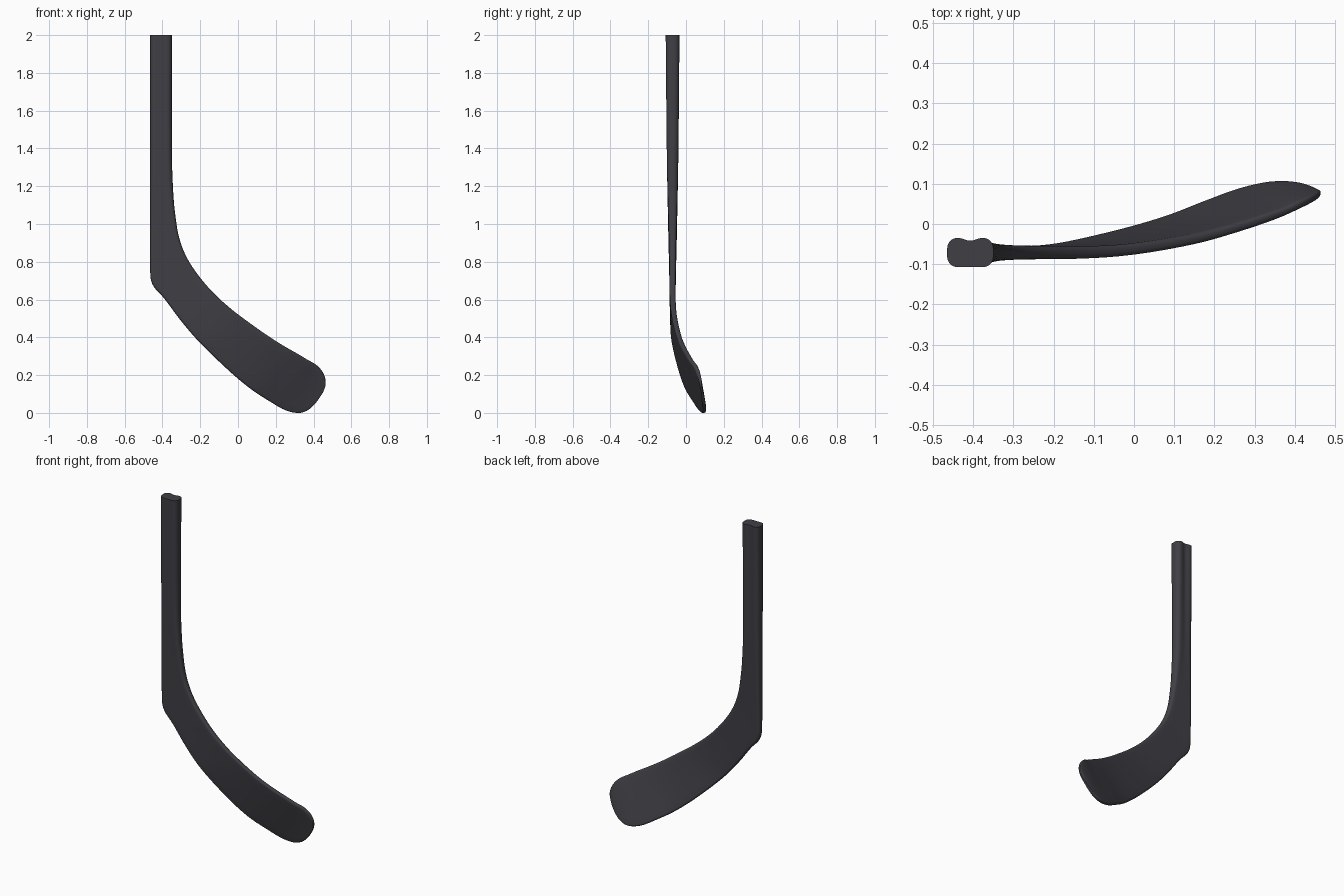
import bpy, bmesh, math
from mathutils import Vector

if "Cube" in bpy.data.objects:
    bpy.data.objects.remove(bpy.data.objects["Cube"])

# Stations along the stick: heel-side edge (x, y, z), inner/top edge (x, y, z), thickness
STATIONS = [
    (-.465, -.071, 2.0, -.350, -.071, 2.0, .073),
    (-.465, -.071, 1.4, -.350, -.071, 1.4, .062),
    (-.465, -.071, 1.1, -.343, -.071, 1.17, .052),
    (-.465, -.071, .90, -.331, -.071, 1.04, .044),
    (-.465, -.071, .80, -.312, -.071, .93, .039),
    (-.462, -.071, .71, -.275, -.071, .83, .035),
    (-.440, -.071, .66, -.215, -.071, .735, .033),
    (-.390, -.071, .605, -.130, -.071, .635, .031),
    (-.300, -.070, .485, -.030, -.066, .545, .029),
    (-.200, -.062, .370, .070, -.053, .470, .028),
    (-.050, -.028, .225, .170, -.034, .400, .027),
    (.070, .007, .125, .250, -.012, .350, .026),
    (.170, .046, .060, .320, .010, .310, .025),
    (.250, .076, .015, .370, .028, .280, .024),
    (.317, .093, .000, .410, .046, .257, .023),
    (.365, .098, .012, .440, .060, .228, .021),
    (.405, .096, .045, .458, .070, .195, .018),
    (.435, .090, .085, .464, .076, .165, .013),
    (.452, .084, .112, .463, .079, .142, .008),
]
STEPS = 5


def catmull(p0, p1, p2, p3, t):
    return [0.5 * (2 * b + (c - a) * t + (2 * a - 5 * b + 4 * c - d) * t * t
                   + (3 * b - a - 3 * c + d) * t ** 3)
            for a, b, c, d in zip(p0, p1, p2, p3)]


def resample(rows):
    out = []
    for i in range(len(rows) - 1):
        p0, p3 = rows[max(i - 1, 0)], rows[min(i + 2, len(rows) - 1)]
        out += [catmull(p0, rows[i], rows[i + 1], p3, k / STEPS) for k in range(STEPS)]
    return out + [rows[-1]]


def section(row):
    """Rounded-rectangle ring between the two edges, grooved on the shaft's back."""
    a, b, t = Vector(row[0:3]), Vector(row[3:6]), row[6]
    u = (b - a).normalized()
    y = Vector((0, 1, 0))
    v = (y - u * y.dot(u)).normalized()
    mid, hw, ht = (a + b) / 2, (b - a).length / 2, t / 2
    r = min(ht * .85, hw * .9, .026)
    groove = .007 * min(max(a.z - 1.0, 0), 1)
    flat = hw - r
    pts = []
    # right corners and back face, then left corners and front face
    for cx, cy, start in ((1, -1, -90), (1, 1, 0), (-1, 1, 90), (-1, -1, 180)):
        for k in range(6):
            ang = math.radians(start + 18 * k)
            pts.append((cx * flat + r * math.cos(ang), cy * (ht - r) + r * math.sin(ang)))
        if start in (0, 180):
            for k in range(1, 8):
                s = 1 - k / 4
                dip = groove * (.5 + .5 * math.cos(math.pi * s)) if start == 0 else 0
                pts.append((cx * s * flat, cy * ht - dip))
    return [mid + u * p + v * q for p, q in pts]


# One continuous skin for shaft and blade
bm = bmesh.new()
rings = [[bm.verts.new(p) for p in section(row)] for row in resample(STATIONS)]
n = len(rings[0])
for lo, hi in zip(rings, rings[1:]):
    for i in range(n):
        j = (i + 1) % n
        bm.faces.new((lo[i], lo[j], hi[j], hi[i]))
bm.faces.new(rings[0])
bm.faces.new(rings[-1][::-1])
bmesh.ops.recalc_face_normals(bm, faces=bm.faces)

mesh = bpy.data.meshes.new("stick_shaft_and_blade")
bm.to_mesh(mesh)
bm.free()
stick = bpy.data.objects.new("stick_shaft_and_blade", mesh)
bpy.context.collection.objects.link(stick)

# Dark composite colour
dark = bpy.data.materials.new("dark_composite")
dark.diffuse_color = (.05, .05, .06, 1)
dark.use_nodes = True
dark.node_tree.nodes["Principled BSDF"].inputs["Base Color"].default_value = dark.diffuse_color
mesh.materials.append(dark)

bpy.context.view_layer.objects.active = stick
stick.select_set(True)
bpy.ops.object.shade_smooth_by_angle(angle=math.radians(40))
